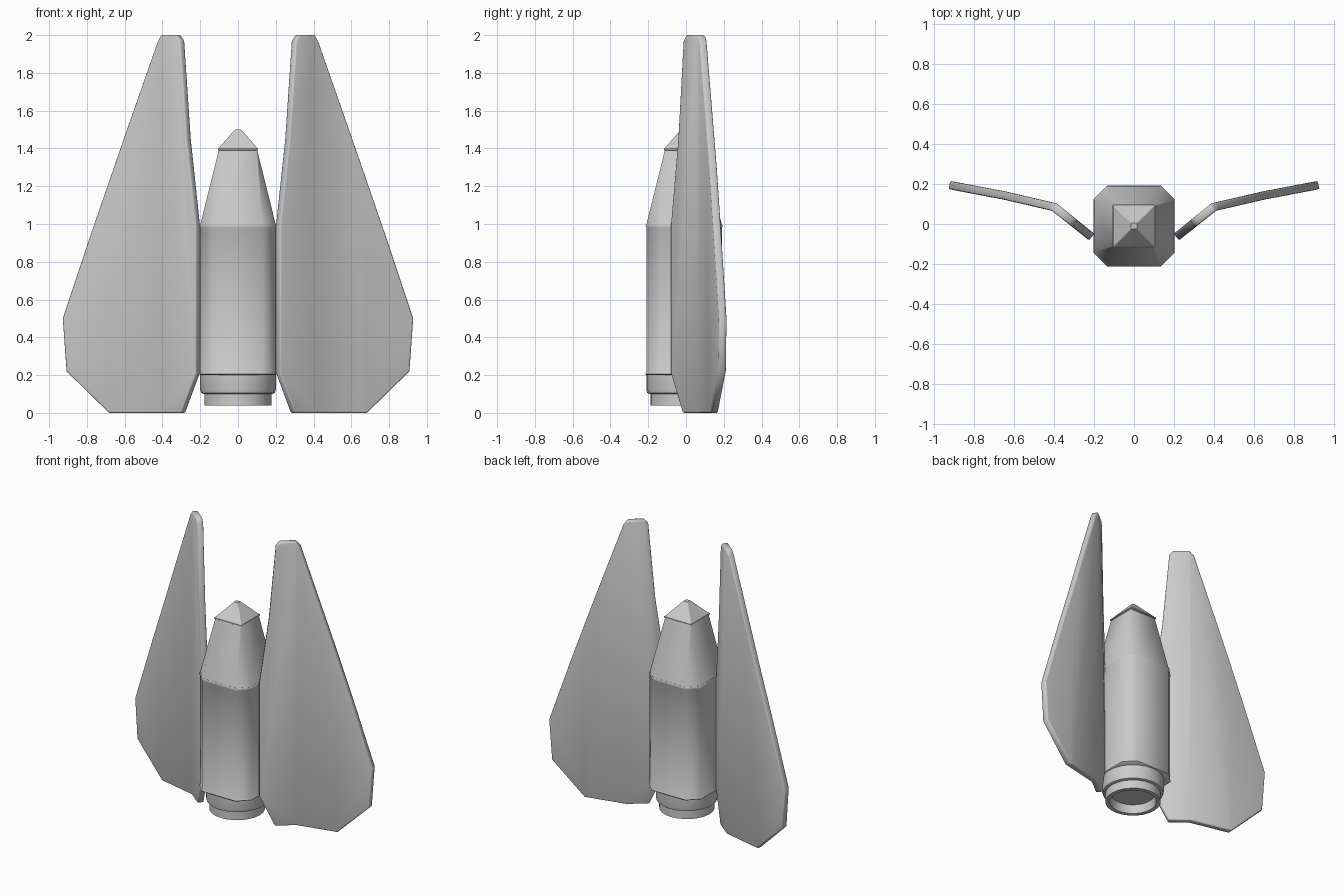
import bpy, bmesh, math

if "Cube" in bpy.data.objects:
    bpy.data.objects.remove(bpy.data.objects["Cube"])

YC = -0.01  # centre line of the body


def finish(name, bm, mods=(), angle=50):
    bmesh.ops.recalc_face_normals(bm, faces=bm.faces)
    me = bpy.data.meshes.new(name)
    bm.to_mesh(me)
    bm.free()
    ob = bpy.data.objects.new(name, me)
    bpy.context.collection.objects.link(ob)
    bpy.ops.object.select_all(action='DESELECT')
    ob.select_set(True)
    bpy.context.view_layer.objects.active = ob
    for kind, settings in mods:
        m = ob.modifiers.new(kind.title(), kind)
        for k, v in settings.items():
            setattr(m, k, v)
        bpy.ops.object.modifier_apply(modifier=m.name)
    bpy.ops.object.shade_smooth_by_angle(angle=math.radians(angle))
    return ob


def octagon(half, flat, z):
    h, f = half, flat
    pts = [(f, -h), (h, -f), (h, f), (f, h), (-f, h), (-h, f), (-h, -f), (-f, -h)]
    return [(x, y + YC, z) for x, y in pts]


def circle(r, z, n=24):
    return [(r * math.cos(2 * math.pi * i / n), YC + r * math.sin(2 * math.pi * i / n), z)
            for i in range(n)]


def loft(name, rings, angle=50, mods=()):
    bm = bmesh.new()
    loops = [[bm.verts.new(p) for p in ring] for ring in rings]
    for a, b in zip(loops, loops[1:]):
        n = len(a)
        for i in range(n):
            j = (i + 1) % n
            bm.faces.new((a[i], a[j], b[j], b[i]))
    bm.faces.new(loops[0][::-1])
    bm.faces.new(loops[-1])
    return finish(name, bm, mods, angle)


# Chamfered body with thin rims at its ends
loft("body", [octagon(0.2, 0.13, 0.2), octagon(0.204, 0.133, 0.205),
              octagon(0.2, 0.13, 0.215), octagon(0.2, 0.13, 0.98),
              octagon(0.204, 0.133, 0.99), octagon(0.2, 0.13, 1.0)])

# Tapering nose: octagon into square
loft("nose", [octagon(0.2, 0.13, 0.995), octagon(0.102, 0.098, 1.39),
              octagon(0.107, 0.103, 1.393), octagon(0.107, 0.103, 1.4)])

# Pyramid cap
loft("nose_cap", [octagon(0.104, 0.1, 1.4), octagon(0.016, 0.014, 1.5)], angle=20)

# Round collar and hollow nozzle under the body
loft("collar", [circle(0.18, 0.1), circle(0.195, 0.105), circle(0.2, 0.125),
                circle(0.2, 0.205)])
loft("nozzle", [circle(0.14, 0.098), circle(0.15, 0.04), circle(0.178, 0.04),
                circle(0.178, 0.11)])

# Wings: flat outline, creased along two upright lines, thickened and mirrored
outline = [(0.29, 0.0), (0.68, 0.0), (0.905, 0.22), (0.925, 0.5), (0.775, 0.95),
           (0.595, 1.47), (0.42, 1.97), (0.395, 2.0), (0.315, 2.0), (0.295, 1.97),
           (0.26, 1.45), (0.212, 1.0), (0.212, 0.21)]
creases = [(0.2, -0.075), (0.4, 0.085), (0.65, 0.143), (0.95, 0.2)]


def wing_y(x):
    for (x0, y0), (x1, y1) in zip(creases, creases[1:]):
        if x <= x1:
            return y0 + (y1 - y0) * (x - x0) / (x1 - x0)
    return creases[-1][1]


bm = bmesh.new()
bm.faces.new([bm.verts.new((x, 0, z)) for x, z in outline])
for x, _ in creases[1:3]:
    bmesh.ops.bisect_plane(bm, geom=bm.verts[:] + bm.edges[:] + bm.faces[:],
                           plane_co=(x, 0, 0), plane_no=(1, 0, 0))
for v in bm.verts:
    v.co.y = wing_y(v.co.x)
finish("wings", bm, [
    ('SOLIDIFY', dict(thickness=0.042, offset=0, use_even_offset=True)),
    ('BEVEL', dict(width=0.008, segments=2, limit_method='ANGLE',
                   angle_limit=math.radians(60))),
    ('MIRROR', dict(use_axis=(True, False, False), use_mirror_merge=False)),
])
